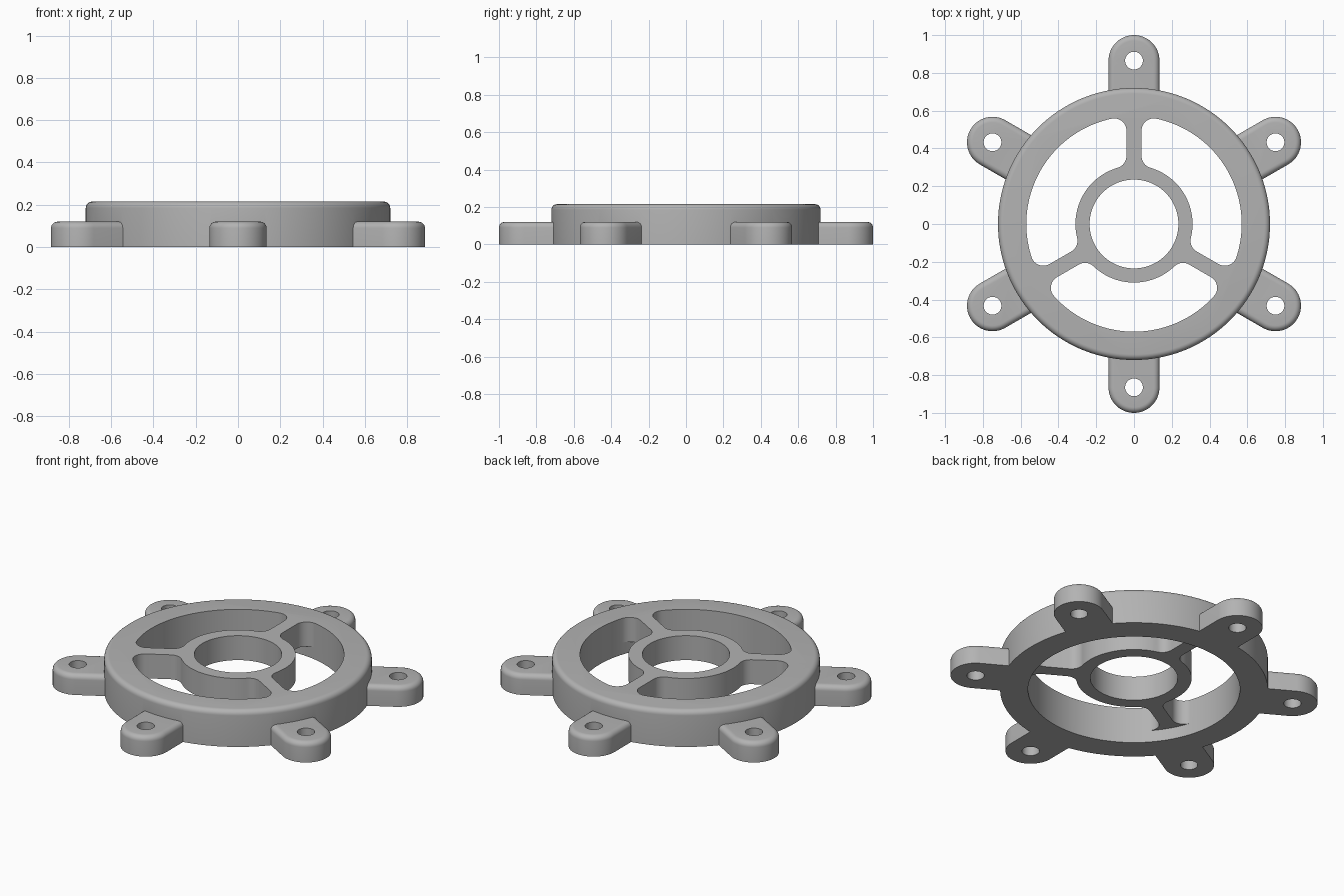
import bpy, bmesh
from math import sin, cos, pi, radians, sqrt, atan2, degrees

cube = bpy.data.objects.get("Cube")
if cube:
    bpy.data.objects.remove(cube)

TOP, TAB_TOP, ROUND = 0.215, 0.12, 0.03
RIM, RIM_IN, HUB, BORE = 0.72, 0.57, 0.31, 0.235
RECESS = 0.07                      # height of the spoke undersides
SPOKE = 0.04                       # half width of a spoke
TAB_W, TAB_R, SCREW = 0.135, 0.865, 0.047

grey = bpy.data.materials.new("light grey")
grey.use_nodes = True
colour = (0.45, 0.45, 0.45, 1)
grey.diffuse_color = colour
grey.node_tree.nodes["Principled BSDF"].inputs["Base Color"].default_value = colour


def arc(r, a0, a1, n, cx=0, cy=0):
    """Points on an arc, angles in degrees, both ends included."""
    angles = [radians(a0 + (a1 - a0) * i / n) for i in range(n + 1)]
    return [(cx + r * cos(a), cy + r * sin(a)) for a in angles]


def circle(r, n=180, cx=0, cy=0):
    return arc(r, 0, 360, n, cx, cy)[:-1]


def turn(points, deg):
    c, s = cos(radians(deg)), sin(radians(deg))
    return [(round(x * c - y * s, 6), round(x * s + y * c, 6)) for x, y in points]


def stack(bm, layers):
    """Closed solid through a pile of (outline, z) layers."""
    rings = [[bm.verts.new((x, y, z)) for x, y in pts] for pts, z in layers]
    for low, high in zip(rings, rings[1:]):
        n = len(low)
        for i in range(n):
            j = (i + 1) % n
            bm.faces.new((low[i], low[j], high[j], high[i]))
    bm.faces.new(rings[0][::-1])
    bm.faces.new(rings[-1])


def make(name, solids):
    bm = bmesh.new()
    for layers in solids:
        stack(bm, layers)
    bmesh.ops.recalc_face_normals(bm, faces=bm.faces)
    mesh = bpy.data.meshes.new(name)
    bm.to_mesh(mesh)
    bm.free()
    obj = bpy.data.objects.new(name, mesh)
    mesh.materials.append(grey)
    bpy.context.collection.objects.link(obj)
    return obj


def rounded(outline, top, steps=6):
    """Layers of a solid whose top edge is rounded; outline(d) is inset by d."""
    layers = [(outline(0), 0)]
    for i in range(steps + 1):
        a = pi / 2 * i / steps
        layers.append((outline(ROUND * (1 - cos(a))), top - ROUND * (1 - sin(a))))
    return layers


def tab_outline(deg):
    def outline(d):
        w = TAB_W - d
        pts = [(0.63, -w)] + arc(w, -90, 90, 32, TAB_R) + [(0.63, w)]
        return turn(pts, deg)
    return outline


def slot_outline():
    """Opening from the spoke at 0 degrees to the one at 120, corners filleted."""
    s = sin(radians(12))
    f = (RIM_IN * s - SPOKE) / (1 + s)
    y = SPOKE + f
    x_out = sqrt((RIM_IN - f) ** 2 - y * y)
    x_in = sqrt((HUB + f) ** 2 - y * y)
    a_in = degrees(atan2(y, x_in))
    outer = arc(f, -90, 12, 12, x_out, y)
    inner = arc(f, 180 + a_in, 270, 10, x_in, y)

    def mirror(pts):               # reflect across the 60 degree line
        return turn([(px, -py) for px, py in pts], 120)[::-1]
    return (outer[:-1] + arc(RIM_IN, 12, 108, 48) + mirror(outer)[1:]
            + mirror(inner) + arc(HUB, 120 - a_in, a_in, 36)[1:-1] + inner)


# Rim disc and the six mounting tabs
frame = make("vented_ring_frame", [rounded(lambda d: circle(RIM - d), TOP)])
tabs = make("mounting_tabs",
            [rounded(tab_outline(30 + 60 * i), TAB_TOP) for i in range(6)])

# Cutters: underside recess, then spoke openings, bore and screw holes
recess = make("recess_cutter", [[(turn(circle(RIM_IN), 0), -0.1),
                                 (turn(circle(RIM_IN), 0), RECESS)]])
holes = [turn(slot_outline(), 90 + 120 * i) for i in range(3)]
holes.append(circle(BORE, 120))
holes += [turn(circle(SCREW, 40, TAB_R), 30 + 60 * i) for i in range(6)]
openings = make("opening_cutter", [[(h, -0.2), (h, 0.4)] for h in holes])

bpy.context.view_layer.objects.active = frame
for helper, operation in ((tabs, 'UNION'), (recess, 'DIFFERENCE'),
                          (openings, 'DIFFERENCE')):
    helper.hide_render = True
    mod = frame.modifiers.new(helper.name, 'BOOLEAN')
    mod.object, mod.operation, mod.solver = helper, operation, 'EXACT'
    bpy.ops.object.modifier_apply(modifier=mod.name)
    bpy.data.objects.remove(helper)

# Smooth curved walls, crisp edges
bpy.ops.object.select_all(action='DESELECT')
frame.select_set(True)
bpy.ops.object.shade_smooth_by_angle(angle=radians(30))
